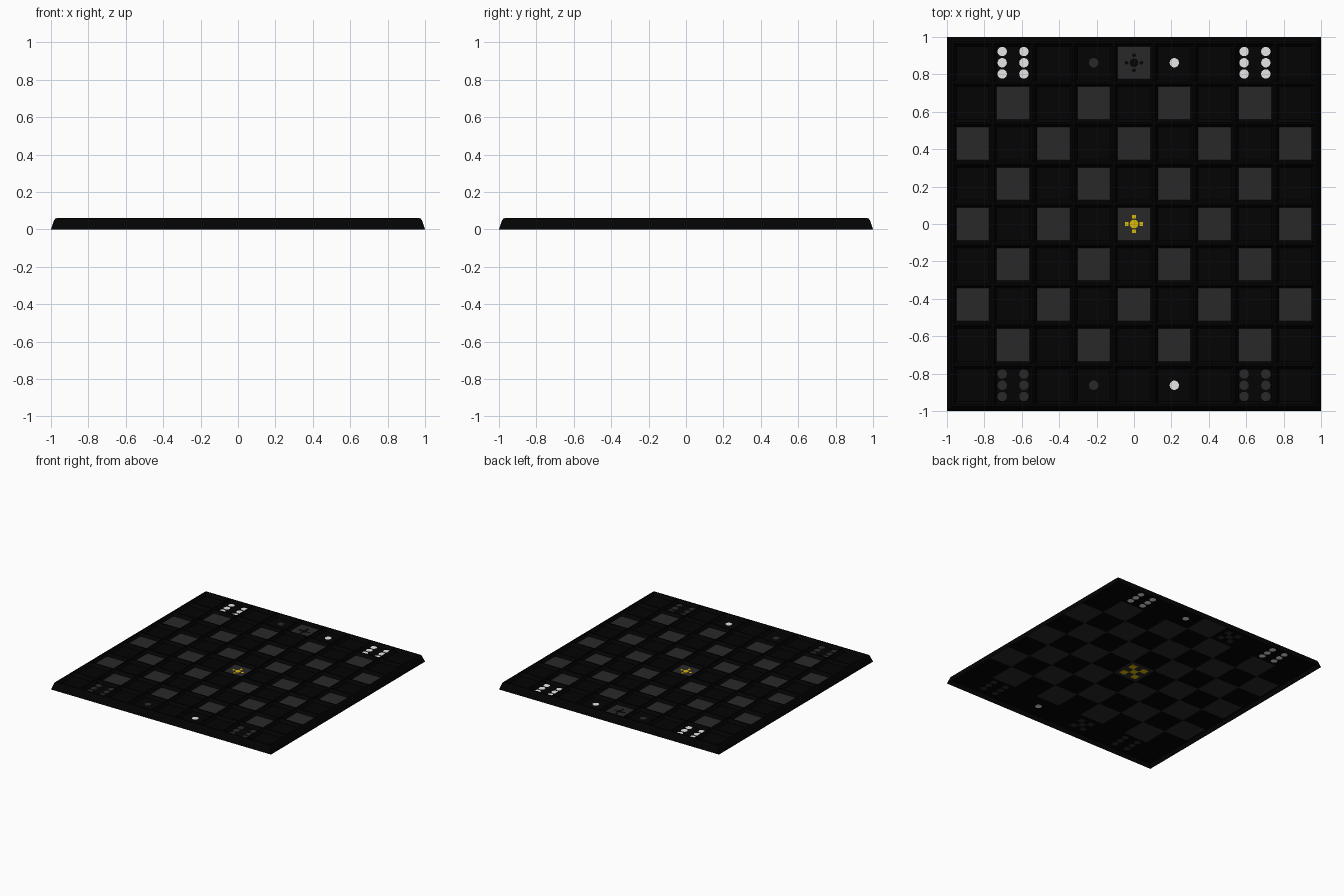
import bpy, bmesh
from math import cos, sin, pi
from mathutils import Matrix

if "Cube" in bpy.data.objects:
    bpy.data.objects.remove(bpy.data.objects["Cube"], do_unlink=True)

HALF = 0.97              # half width of the squared field
PITCH = 2 * HALF / 9     # one square
END = 4 * PITCH          # first and last rows
TOP = 0.06               # ridge height
FLOOR = 0.035            # recessed square height
UNDER = 0.032            # hollow underside height


def material(name, rgb):
    m = bpy.data.materials.new(name)
    m.use_nodes = True
    m.diffuse_color = (*rgb, 1)
    m.node_tree.nodes["Principled BSDF"].inputs["Base Color"].default_value = (*rgb, 1)
    return m


black = material("board black", (0.001, 0.001, 0.001))
grey = material("square grey", (0.022, 0.022, 0.022))
white = material("dot white", (1, 1, 1))
gold = material("emblem gold", (0.72, 0.5, 0.002))


def add_object(name, bm, mats):
    mesh = bpy.data.meshes.new(name)
    bm.to_mesh(mesh)
    bm.free()
    for m in mats:
        mesh.materials.append(m)
    ob = bpy.data.objects.new(name, mesh)
    bpy.context.collection.objects.link(ob)


def is_light(face):
    c = face.calc_center_median()
    i, j = round(c.x / PITCH), round(c.y / PITCH)
    return (i, j) == (0, 4) or ((i + j) % 2 == 0 and abs(j) < 4)


def grow(bm, edges, old_size, size, z):
    """Extrude a square border outward to a new half width and height."""
    geom = bmesh.ops.extrude_edge_only(bm, edges=edges)["geom"]
    for v in geom:
        if isinstance(v, bmesh.types.BMVert):
            v.co.z = z
            for k in (0, 1):
                if abs(abs(v.co[k]) - old_size) < 1e-4:
                    v.co[k] *= size / old_size
    return [e for e in geom if isinstance(e, bmesh.types.BMEdge) and e.is_boundary]


# Board: recessed squares on top, flat squares in a hollow underside, sloping rim
bm = bmesh.new()
for z, rim in ((TOP, ((0.977, 0.058), (0.983, 0.05), (1, 0))),
               (UNDER, ((0.985, UNDER), (1, 0)))):
    old = set(bm.faces)
    bmesh.ops.create_grid(bm, x_segments=9, y_segments=9, size=HALF,
                          matrix=Matrix.Translation((0, 0, z)))
    cells = [f for f in bm.faces if f not in old]
    edges = list({e for f in cells for e in f.edges if e.is_boundary})
    border = HALF
    for size, height in rim:
        edges = grow(bm, edges, border, size, height)
        border = size
    if z == TOP:
        bmesh.ops.inset_individual(bm, faces=cells, thickness=0.005,
                                   use_even_offset=True)
        bmesh.ops.inset_individual(bm, faces=cells, thickness=0.015,
                                   depth=FLOOR - TOP, use_even_offset=True)
        for v in {v for f in cells for v in f.verts}:
            v.co.z = FLOOR
    for f in cells:
        f.material_index = int(is_light(f))
bmesh.ops.remove_doubles(bm, verts=bm.verts, dist=1e-4)
bmesh.ops.recalc_face_normals(bm, faces=bm.faces)
add_object("board", bm, [black, grey])


def plates(name, shapes, mat, low, high):
    """Thin discs and square studs, each given as x, y, radius, sides."""
    bm = bmesh.new()
    for x, y, r, sides in shapes:
        place = (Matrix.Translation((x, y, (low + high) / 2))
                 @ Matrix.Rotation(pi / 4, 4, 'Z'))
        bmesh.ops.create_cone(bm, cap_ends=True, segments=sides, radius1=r,
                              radius2=r, depth=high - low, matrix=place)
    add_object(name, bm, [mat])


def emblem(x, y, core, core_sides, reach, stud, sides, turn=0):
    """A central plate with four studs around it."""
    ring = [(x + reach * cos(k * pi / 2 + turn), y + reach * sin(k * pi / 2 + turn),
             stud, sides) for k in range(4)]
    return [(x, y, core, core_sides)] + ring


def patch(x, y, size):
    """Five square plates, chequered inside a larger square."""
    return emblem(x, y, size, 4, 2 * size, size, 4, pi / 4)


def six(y):
    return [(s * 3 * PITCH + dx, y + dy, 0.025, 24) for s in (-1, 1)
            for dx in (-0.058, 0.058) for dy in (-0.06, 0, 0.06)]


def pair(x):
    return [(x, s * END, 0.025, 24) for s in (-1, 1)]


# Dots, showing on the squares and through the underside
plates("white_dots", six(END) + pair(PITCH), white, UNDER - 0.001, FLOOR + 0.001)
plates("grey_dots", six(-END) + pair(-PITCH), grey, UNDER - 0.001, FLOOR + 0.001)

# Emblems on top
plates("centre_emblem", emblem(0, 0, 0.023, 24, 0.039, 0.014, 4), gold,
       FLOOR, FLOOR + 0.001)
plates("back_emblem", emblem(0, END, 0.023, 24, 0.04, 0.01, 16), black,
       FLOOR, FLOOR + 0.001)

# Chequered patches underneath
plates("underside_centre_patch", patch(0, 0, 0.037), gold, UNDER - 0.002, UNDER)
plates("underside_side_patches", patch(-PITCH, END, 0.032) + patch(-PITCH, -END, 0.032),
       grey, UNDER - 0.002, UNDER)
